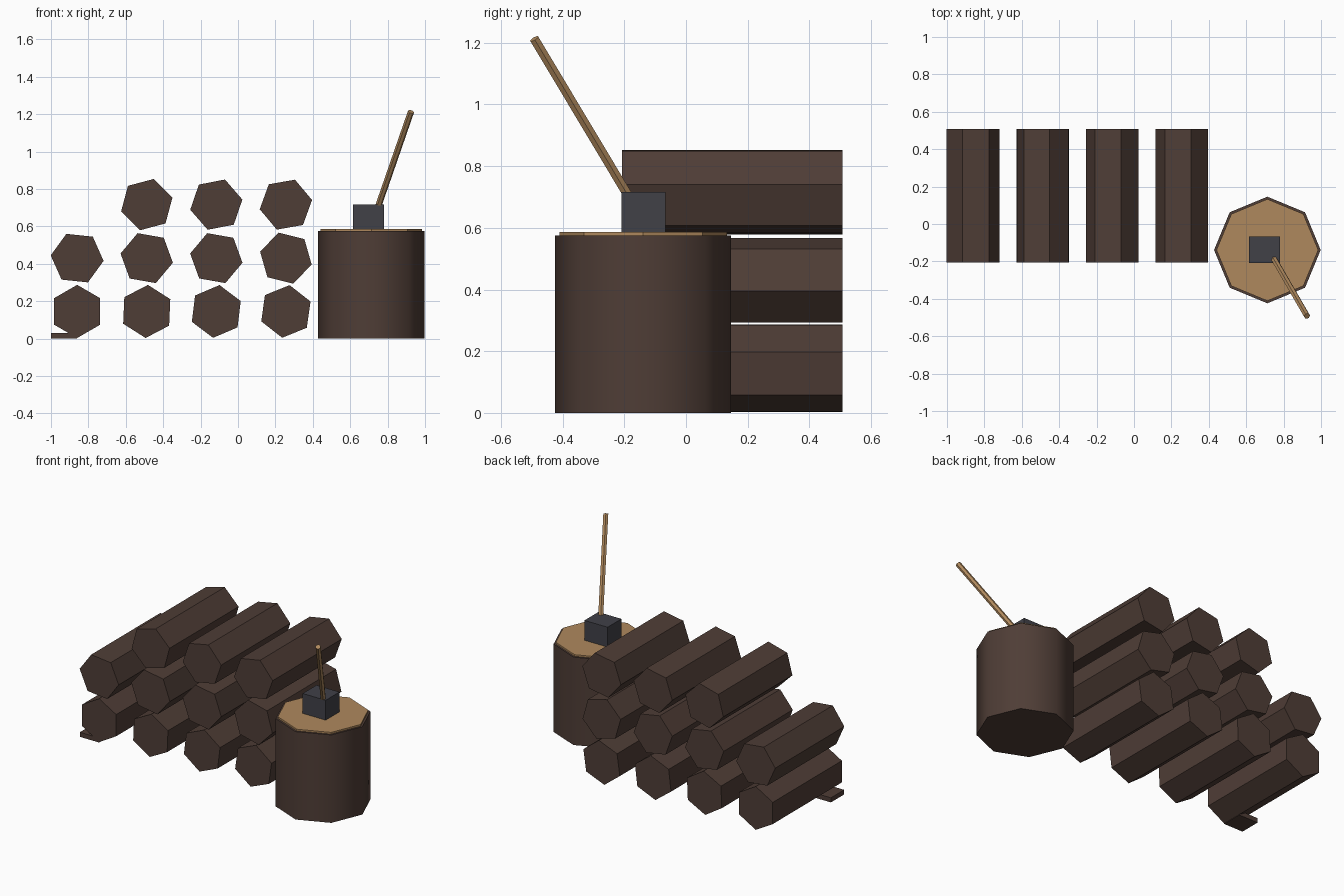
import bpy, bmesh, math
from mathutils import Vector

old = bpy.data.objects.get("Cube")
if old:
    bpy.data.objects.remove(old, do_unlink=True)


def make_material(name, rgb):
    mat = bpy.data.materials.new(name)
    mat.use_nodes = True
    mat.diffuse_color = (*rgb, 1)
    mat.node_tree.nodes["Principled BSDF"].inputs["Base Color"].default_value = (*rgb, 1)
    return mat


bark = make_material("dark brown bark", (0.078, 0.047, 0.037))
wood = make_material("tan cut wood", (0.43, 0.25, 0.11))
iron = make_material("dark grey iron", (0.052, 0.052, 0.064))


def prism(name, start, end, radius, sides, mat, angle=0.0, side=Vector((1, 0, 0))):
    """Regular prism between two points; angle turns it about its axis from side."""
    start, end = Vector(start), Vector(end)
    axis = (end - start).normalized()
    u = (side - axis * side.dot(axis)).normalized()
    v = u.cross(axis)
    bm = bmesh.new()
    ring = []
    for i in range(sides):
        a = math.radians(angle) + math.tau * i / sides
        ring.append(bm.verts.new(start + radius * (math.cos(a) * u + math.sin(a) * v)))
    base = bm.faces.new(ring)
    grown = bmesh.ops.extrude_face_region(bm, geom=[base], use_keep_orig=True)
    top = [g for g in grown["geom"] if isinstance(g, bmesh.types.BMVert)]
    bmesh.ops.translate(bm, vec=end - start, verts=top)
    bmesh.ops.recalc_face_normals(bm, faces=bm.faces)
    return finish(name, bm, mat)


def box(name, low, high, mat):
    low, high = Vector(low), Vector(high)
    bm = bmesh.new()
    bmesh.ops.create_cube(bm, size=1)
    bmesh.ops.scale(bm, vec=high - low, verts=bm.verts)
    bmesh.ops.translate(bm, vec=(low + high) / 2, verts=bm.verts)
    return finish(name, bm, mat)


def finish(name, bm, mat):
    mesh = bpy.data.meshes.new(name)
    bm.to_mesh(mesh)
    bm.free()
    mesh.materials.append(mat)
    obj = bpy.data.objects.new(name, mesh)
    bpy.context.collection.objects.link(obj)
    return obj


# Stacked six-sided logs: one turn angle per log, None leaves a gap
rows = {
    "bottom": (0.145, (30, 32.5, 37, 38)),
    "middle": (0.43, (6, 10, 10, 14)),
    "top": (0.716, (None, 45, 49, 50)),
}
for row, (z, turns) in rows.items():
    for i, turn in enumerate(turns):
        if turn is not None:
            x = -0.86 + 0.372 * i
            # -v is up for a prism running towards +y
            prism(f"log_{row}_{i + 1}", (x, -0.207, z), (x, 0.507, z),
                  0.142, 6, bark, -turn)

# Loose bark chip under the end log
box("bark_chip", (-1, -0.207, 0), (-0.86, -0.07, 0.03), bark)

# Chopping block with smooth bark side and a thin cut top
cx, cy = 0.713, -0.139
stump = prism("stump", (cx, cy, 0), (cx, cy, 0.575), 0.285, 8, bark)
prism("stump_cut_top", (cx, cy, 0.57), (cx, cy, 0.586), 0.272, 8, wood)
bpy.ops.object.select_all(action="DESELECT")
stump.select_set(True)
bpy.context.view_layer.objects.active = stump
bpy.ops.object.shade_smooth_by_angle(angle=math.radians(60))

# Axe resting on the block
box("axe_head", (0.614, -0.209, 0.584), (0.781, -0.066, 0.716), iron)
prism("axe_handle", (0.73, -0.155, 0.65), (0.925, -0.492, 1.213), 0.017, 6, wood)
